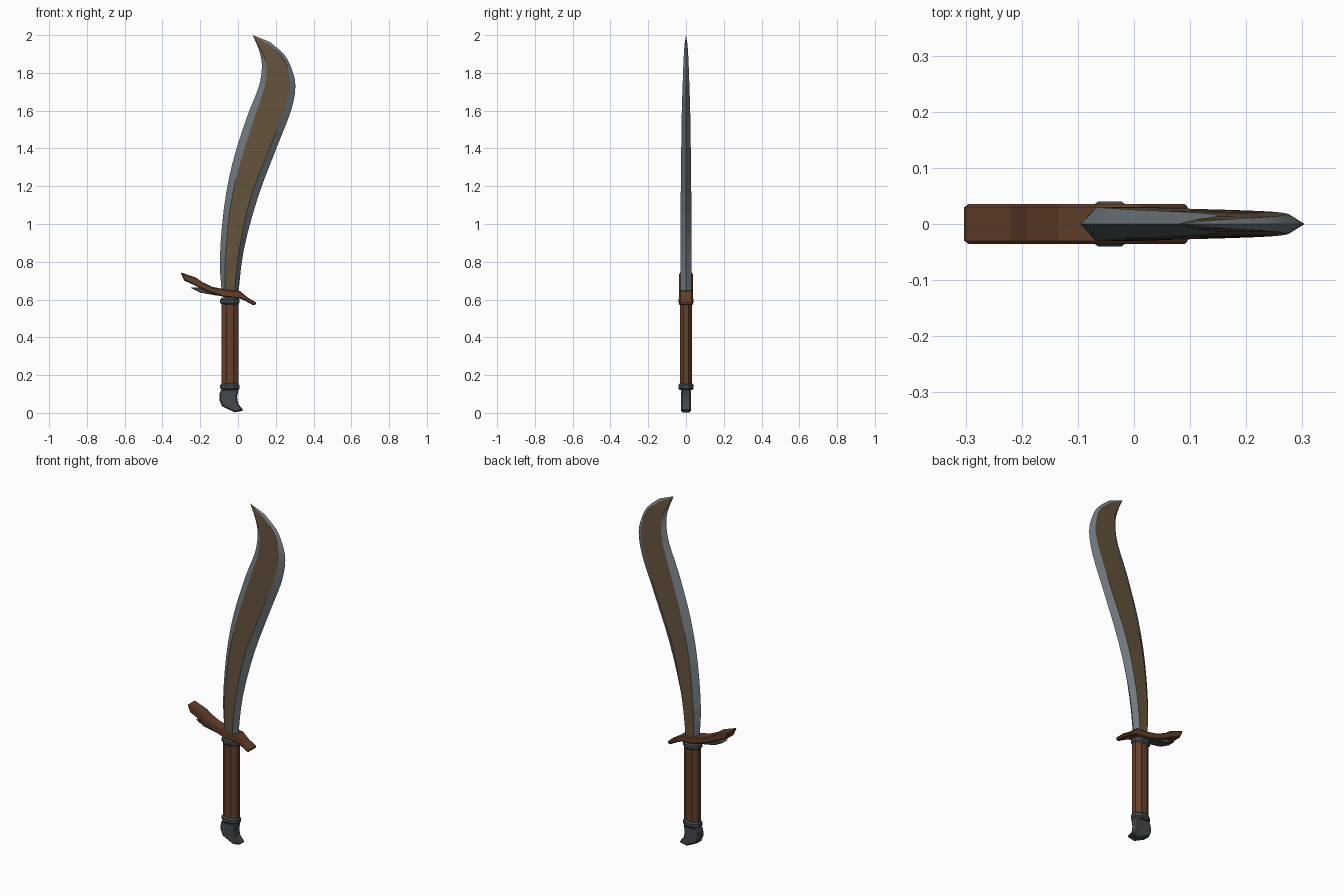
import bpy, bmesh, math
from mathutils import Vector

if "Cube" in bpy.data.objects:
    bpy.data.objects.remove(bpy.data.objects["Cube"])


def material(name, rgb):
    m = bpy.data.materials.new(name)
    m.diffuse_color = (*rgb, 1)
    m.use_nodes = True
    m.node_tree.nodes["Principled BSDF"].inputs["Base Color"].default_value = m.diffuse_color
    return m


STEEL = material("edge steel", (0.165, 0.19, 0.21))
BRONZE = material("dull bronze", (0.127, 0.086, 0.045))
WOOD = material("brown leather", (0.125, 0.05, 0.024))
IRON = material("dark iron", (0.058, 0.068, 0.072))


def make(name, bm, mats, bevel=0):
    bmesh.ops.recalc_face_normals(bm, faces=bm.faces[:])
    me = bpy.data.meshes.new(name)
    bm.to_mesh(me)
    bm.free()
    for m in mats:
        me.materials.append(m)
    ob = bpy.data.objects.new(name, me)
    bpy.context.collection.objects.link(ob)
    if bevel:
        b = ob.modifiers.new("bevel", 'BEVEL')
        b.width = bevel
        b.segments = 1
        b.limit_method = 'ANGLE'
        b.angle_limit = math.radians(50)
    return ob


def spline(pts, steps):
    """Catmull-Rom through a list of number rows."""
    out = []
    for i in range(len(pts) - 1):
        p0, p1, p2, p3 = (pts[max(0, min(len(pts) - 1, i + k))] for k in (-1, 0, 1, 2))
        for s in range(steps):
            t = s / steps
            out.append([0.5 * (2 * b + (c - a) * t + (2 * a - 5 * b + 4 * c - d) * t * t
                               + (3 * b - a - 3 * c + d) * t ** 3)
                        for a, b, c, d in zip(p0, p1, p2, p3)])
    out.append(list(pts[-1]))
    return out


def extrude_profile(name, pts, half, mat, bevel):
    """Closed x/z outline given depth along y."""
    bm = bmesh.new()
    front = [bm.verts.new((x, -half, z)) for x, z in pts]
    back = [bm.verts.new((x, half, z)) for x, z in pts]
    n = len(pts)
    bm.faces.new(front)
    bm.faces.new(back[::-1])
    for i in range(n):
        bm.faces.new((front[i], front[(i + 1) % n], back[(i + 1) % n], back[i]))
    return make(name, bm, [mat], bevel)


def octagon_column(name, rings, mat):
    """Stack of octagonal rings (z, half x, half y) round the grip axis."""
    bm = bmesh.new()
    k = 1 / math.cos(math.pi / 8)
    loops = []
    for z, rx, ry in rings:
        loops.append([bm.verts.new((-0.043 + rx * k * math.cos(math.pi / 8 + i * math.pi / 4),
                                    ry * k * math.sin(math.pi / 8 + i * math.pi / 4), z))
                      for i in range(8)])
    for a, b in zip(loops, loops[1:]):
        for i in range(8):
            bm.faces.new((a[i], a[(i + 1) % 8], b[(i + 1) % 8], b[i]))
    bm.faces.new(loops[0])
    bm.faces.new(loops[-1])
    return make(name, bm, [mat])


# Blade rows: back edge x z, back bevel x z, front bevel x z, front edge x z, half thickness
rows = [
    (-.085, .63, -.068, .63, -.018, .63, .002, .63, .028),
    (-.096, .81, -.067, .82, .006, .86, .030, .86, .030),
    (-.075, 1.08, -.040, 1.09, .070, 1.15, .105, 1.14, .028),
    (-.030, 1.32, .008, 1.31, .175, 1.42, .207, 1.41, .025),
    (.045, 1.56, .080, 1.54, .245, 1.61, .281, 1.60, .022),
    (.108, 1.72, .136, 1.71, .275, 1.73, .304, 1.73, .018),
    (.126, 1.82, .151, 1.81, .263, 1.82, .285, 1.82, .015),
    (.120, 1.89, .138, 1.885, .230, 1.89, .246, 1.895, .012),
    (.100, 1.95, .110, 1.945, .165, 1.95, .170, 1.963, .008),
]
bm = bmesh.new()
loops = []
for r in spline(rows, 3):
    t = r[8]
    loops.append([bm.verts.new(p) for p in (
        (r[0], 0, r[1]), (r[2], -t, r[3]), (r[4], -t, r[5]),
        (r[6], 0, r[7]), (r[4], t, r[5]), (r[2], t, r[3]))])
tip = bm.verts.new((.078, 0, 2.0))
for a, b in zip(loops, loops[1:]):
    for i in range(6):
        f = bm.faces.new((a[i], a[(i + 1) % 6], b[(i + 1) % 6], b[i]))
        f.material_index = 1 if i in (1, 4) else 0
for i in range(6):
    f = bm.faces.new((loops[-1][i], loops[-1][(i + 1) % 6], tip))
    f.material_index = 1 if i in (1, 4) else 0
bm.faces.new(loops[0])
make("blade", bm, [STEEL, BRONZE])

# Grip and its two collars
octagon_column("grip", [(.13, .045, .033), (.60, .045, .033)], WOOD)
for name, z in (("lower_collar", .138), ("upper_collar", .592)):
    octagon_column(name, [(z - .018, .043, .033), (z - .009, .051, .040),
                          (z + .009, .051, .040), (z + .018, .043, .033)], IRON)

# Curved crossguard
extrude_profile("crossguard", [
    (-.305, .745), (-.22, .715), (-.19, .693), (-.135, .667), (-.06, .652), (.01, .646),
    (.05, .612), (.10, .582), (.085, .567), (.04, .592), (.01, .605), (-.07, .612),
    (-.165, .643), (-.195, .658), (-.235, .678), (-.285, .70)], .036, WOOD, .006)

# Iron spur under the long arm of the guard
extrude_profile("guard_spur", [
    (-.255, .665), (-.19, .662), (-.09, .630), (-.09, .618), (-.13, .624), (-.20, .637)],
    .026, IRON, .003)

# Hooked pommel
extrude_profile("pommel", [
    (-.088, .125), (.003, .125), (-.005, .085), (.0, .05), (.03, .012), (-.018, .003),
    (-.085, .035), (-.099, .07), (-.097, .105)], .026, IRON, .007)
